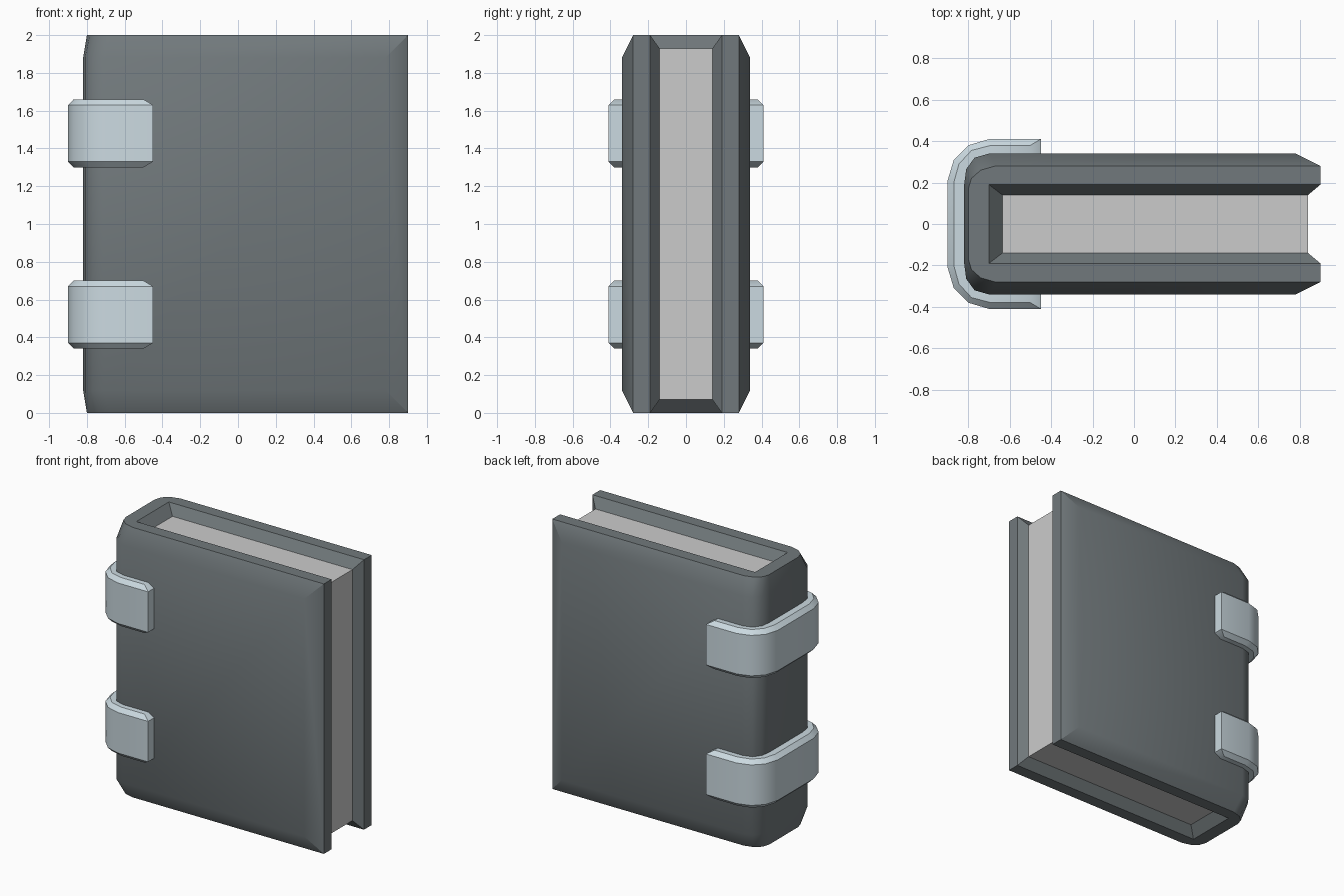
import bpy
import bmesh
import math

if "Cube" in bpy.data.objects:
    bpy.data.objects.remove(bpy.data.objects["Cube"])


def material(name, rgb):
    m = bpy.data.materials.new(name)
    m.diffuse_color = (*rgb, 1)
    m.use_nodes = True
    m.node_tree.nodes["Principled BSDF"].inputs["Base Color"].default_value = m.diffuse_color
    return m


def u_path(half):
    """Mirror a half outline across y = 0 into a full U, open at +x."""
    return half + [(x, -y) for x, y in reversed(half)]


def rings(bm, end, mid, z0, z1, inset):
    """Four copies of a U: end outline at z0 and z1, mid outline inset from them."""
    levels = [(end, z0), (mid, z0 + inset), (mid, z1 - inset), (end, z1)]
    return [[bm.verts.new((x, y, z)) for x, y in u_path(p)] for p, z in levels]


def stitch(bm, rs):
    for a, b in zip(rs, rs[1:]):
        for i in range(len(a) - 1):
            bm.faces.new((a[i], a[i + 1], b[i + 1], b[i]))


def cap(bm, outer, inner):
    for k in (0, 3):
        bm.faces.new(outer[k] + inner[k][::-1])


def finish(bm, name, mat=None):
    bmesh.ops.recalc_face_normals(bm, faces=bm.faces)
    mesh = bpy.data.meshes.new(name)
    bm.to_mesh(mesh)
    bm.free()
    ob = bpy.data.objects.new(name, mesh)
    bpy.context.collection.objects.link(ob)
    if mat:
        mesh.materials.append(mat)
    bpy.ops.object.select_all(action='DESELECT')
    ob.select_set(True)
    bpy.context.view_layer.objects.active = ob
    bpy.ops.object.shade_smooth_by_angle(angle=math.radians(32))
    return ob


leather = material("dark_cover", (0.165, 0.19, 0.20))
metal = material("pale_metal", (0.60, 0.70, 0.75))

# Cover: rounded spine, chamfered outside and inside
bm = bmesh.new()
outer = rings(bm,
              [(0.90, 0.28), (-0.67, 0.28), (-0.74, 0.26), (-0.785, 0.22), (-0.80, 0.17)],
              [(0.78, 0.34), (-0.70, 0.34), (-0.77, 0.32), (-0.81, 0.265), (-0.82, 0.19)],
              0, 2, 0.12)
inner = rings(bm, [(0.90, 0.19), (-0.70, 0.19)], [(0.84, 0.14), (-0.635, 0.14)], 0, 2, 0.07)
for rs in (outer, inner):
    stitch(bm, rs)
    for e in (0, -1):
        bm.faces.new([r[e] for r in rs])
for e in (0, -1):
    bm.faces.new((outer[0][e], outer[3][e], inner[3][e], inner[0][e]))
cap(bm, outer, inner)
finish(bm, "cover", leather)

# Page block
bm = bmesh.new()
bmesh.ops.create_cube(bm, size=1)
for v in bm.verts:
    v.co = (0.1025 + v.co.x * 1.475, v.co.y * 0.28, 1 + v.co.z * 1.86)
finish(bm, "pages")

# Two metal bands wrapped around the spine
curve_in = [(-0.69, 0.33), (-0.76, 0.31), (-0.80, 0.26), (-0.81, 0.19)]
for name, z in (("lower_band", 0.34), ("upper_band", 1.30)):
    bm = bmesh.new()
    outer = rings(bm,
                  [(-0.50, 0.38), (-0.69, 0.38), (-0.785, 0.355), (-0.845, 0.29), (-0.87, 0.20)],
                  [(-0.45, 0.41), (-0.70, 0.41), (-0.80, 0.38), (-0.87, 0.31), (-0.90, 0.21)],
                  z, z + 0.36, 0.03)
    inner = rings(bm, [(-0.50, 0.33)] + curve_in, [(-0.45, 0.33)] + curve_in, z, z + 0.36, 0.03)
    stitch(bm, outer)
    stitch(bm, inner)
    for e in (0, -1):
        for k in range(3):
            bm.faces.new((outer[k][e], outer[k + 1][e], inner[k + 1][e], inner[k][e]))
    cap(bm, outer, inner)
    finish(bm, name, metal)
